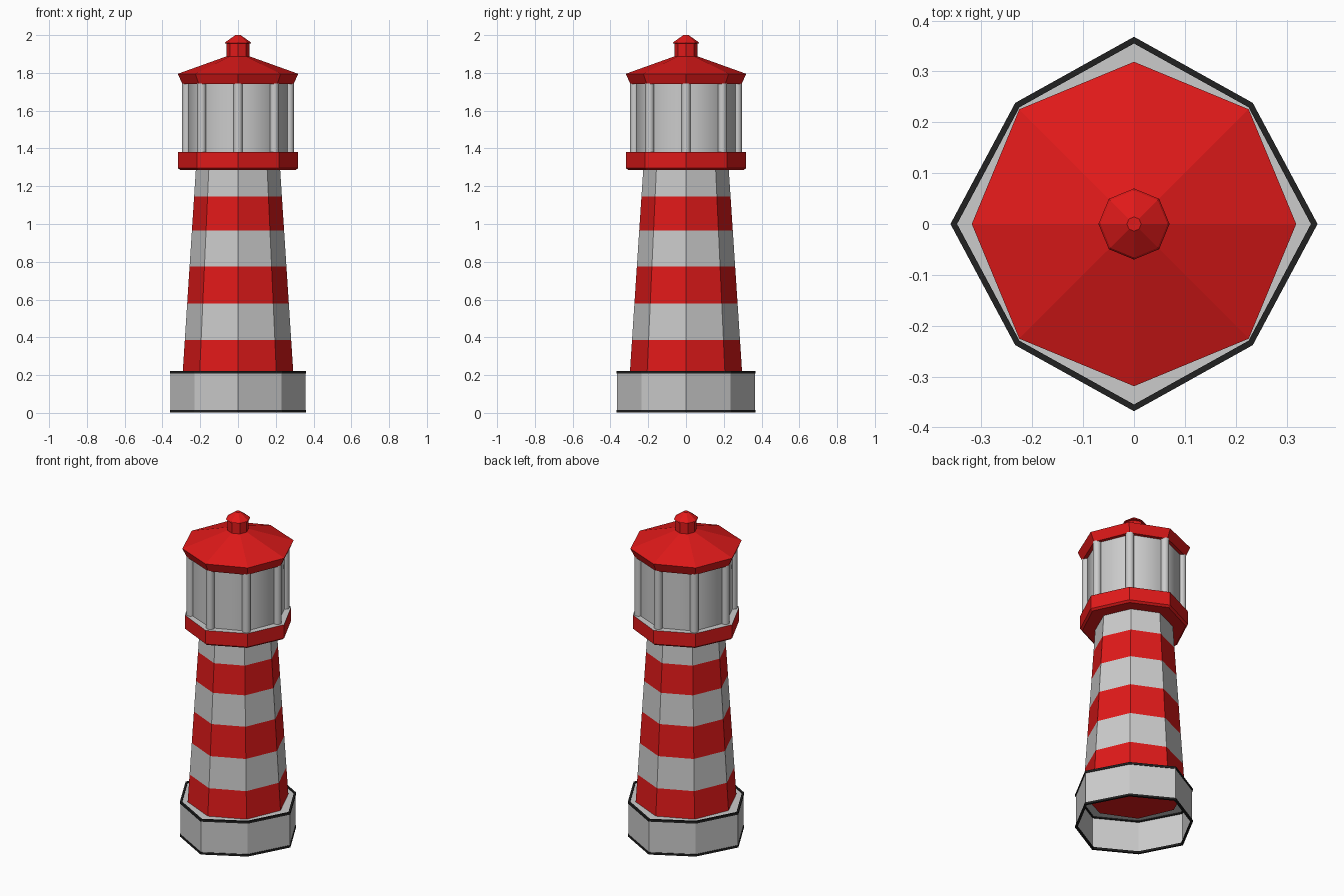
import bpy, bmesh
from math import cos, sin, tau

if "Cube" in bpy.data.objects:
    bpy.data.objects.remove(bpy.data.objects["Cube"])


def material(name, color):
    m = bpy.data.materials.new(name)
    m.diffuse_color = color
    m.use_nodes = True
    m.node_tree.nodes["Principled BSDF"].inputs["Base Color"].default_value = m.diffuse_color
    return m


RED = material("red", (0.75, 0.01, 0.01, 1))
BLACK = material("black", (0.015, 0.015, 0.015, 1))


def lathe(name, profile, mat=None, diag=1.0, sy=1.0, sides=8, at=(0, 0),
          cap_bottom=False, cap_top=False, closed=False, smooth=False):
    """Stack rings of (radius, z); diag scales every other corner, sy scales y."""
    bm = bmesh.new()
    rings = []
    for r, z in profile:
        ring = []
        for i in range(sides):
            k = r * (diag if i % 2 else 1.0)
            a = tau * i / sides
            ring.append(bm.verts.new((at[0] + k * cos(a),
                                      at[1] + k * sin(a) * sy, z)))
        rings.append(ring)
    pairs = list(zip(rings, rings[1:]))
    if closed:
        pairs.append((rings[-1], rings[0]))
    for lo, hi in pairs:
        for i in range(sides):
            j = (i + 1) % sides
            bm.faces.new((lo[i], lo[j], hi[j], hi[i]))
    if cap_bottom:
        bm.faces.new(rings[0][::-1])
    if cap_top:
        bm.faces.new(rings[-1])
    for f in bm.faces:
        f.smooth = smooth and len(f.verts) == 4
    me = bpy.data.meshes.new(name)
    bm.to_mesh(me)
    bm.free()
    ob = bpy.data.objects.new(name, me)
    bpy.context.collection.objects.link(ob)
    if mat:
        me.materials.append(mat)
    return ob


# Hollow plinth, open underneath, with dark trim bands
lathe("base", [(0.357, 0.005), (0.357, 0.215), (0.285, 0.215)],
      diag=0.915, sy=1.02)
for name, z in (("base_trim_lower", 0.003), ("base_trim_upper", 0.208)):
    lathe(name, [(0.348, z), (0.361, z), (0.361, z + 0.013), (0.348, z + 0.013)],
          BLACK, diag=0.915, sy=1.02, closed=True)

# Striped tapering tower
levels = [0.21, 0.385, 0.58, 0.775, 0.965, 1.145, 1.29]
for n, (z0, z1) in enumerate(zip(levels, levels[1:])):
    rad = [0.293 + (0.223 - 0.293) * (z - 0.21) / 1.08 for z in (z0, z1)]
    lathe(f"tower_stripe_{n + 1}", [(rad[0], z0), (rad[1], z1)],
          None if n % 2 else RED, diag=0.98, sy=1.015, cap_bottom=(n == 0))

# Gallery with grey floor
lathe("gallery", [(0.305, 1.285), (0.318, 1.296), (0.318, 1.38)],
      RED, diag=0.96, cap_bottom=True)
lathe("gallery_floor", [(0.318, 1.38)], diag=0.96, cap_top=True)

# Lantern glass and corner posts
lathe("lantern_glass", [(0.272, 1.38), (0.272, 1.745)], smooth=True)
for i in range(8):
    a = tau * i / 8
    lathe(f"lantern_post_{i + 1}", [(0.024, 1.38), (0.024, 1.745)], sides=12,
          at=(0.272 * cos(a), 0.272 * sin(a)), smooth=True)

# Roof with flared eave
lathe("roof", [(0.294, 1.74), (0.319, 1.795), (0.06, 1.888)], RED,
      cap_bottom=True)

# Finial
lathe("finial", [(0.06, 1.885), (0.06, 1.955), (0.07, 1.957), (0.066, 1.963),
                 (0.014, 2.0)], RED, cap_top=True)
